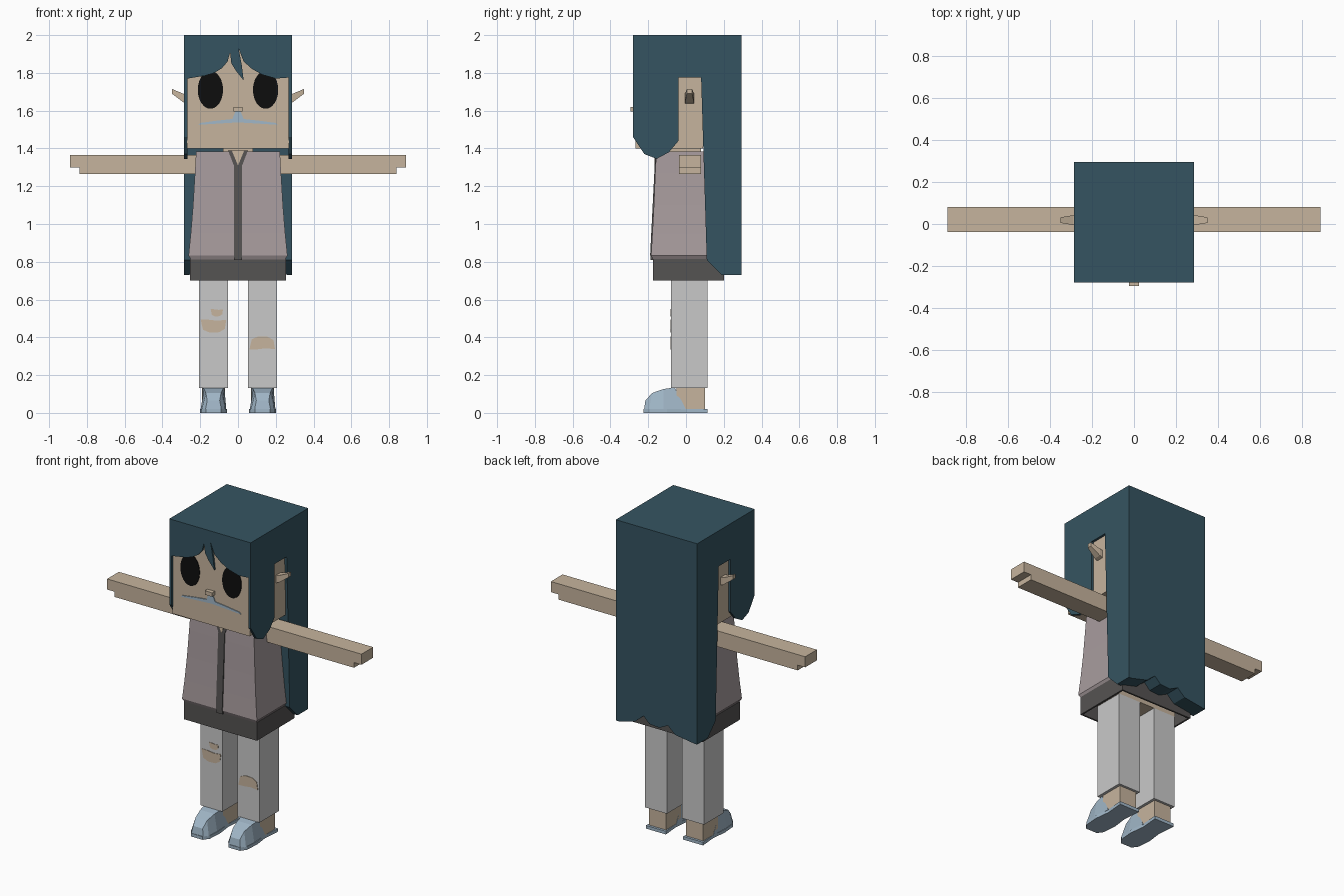
import bpy, bmesh, math
from mathutils import Vector

if "Cube" in bpy.data.objects:
    bpy.data.objects.remove(bpy.data.objects["Cube"], do_unlink=True)


def material(name, *rgb):
    """Flat colour given as 0-255 display values, stored linear."""
    col = [((c / 255 + 0.055) / 1.055) ** 2.4 for c in rgb] + [1]
    m = bpy.data.materials.new(name)
    m.use_nodes = True
    m.diffuse_color = col
    m.node_tree.nodes["Principled BSDF"].inputs["Base Color"].default_value = col
    return m


SKIN = material("skin", 198, 180, 157)
HAIR = material("dark teal hair", 53, 84, 97)
SHIRT = material("mauve grey shirt", 168, 156, 158)
GREY = material("dark grey cloth", 85, 83, 82)
PANTS = material("light grey trousers", 201, 201, 201)
BLUE = material("pale blue", 161, 183, 200)
BLACK = material("black", 13, 13, 13)


def finish(name, bm, mat):
    bmesh.ops.recalc_face_normals(bm, faces=bm.faces)
    mesh = bpy.data.meshes.new(name)
    bm.to_mesh(mesh)
    bm.free()
    mesh.materials.append(mat)
    ob = bpy.data.objects.new(name, mesh)
    bpy.context.collection.objects.link(ob)
    return ob


def loft(name, rings, mat):
    """Bridge rings of equal vertex count and cap both ends."""
    bm = bmesh.new()
    loops = [[bm.verts.new(p) for p in ring] for ring in rings]
    for a, b in zip(loops, loops[1:]):
        for i in range(len(a)):
            j = (i + 1) % len(a)
            bm.faces.new((a[i], a[j], b[j], b[i]))
    bm.faces.new(loops[0])
    bm.faces.new(loops[-1])
    return finish(name, bm, mat)


def prism(name, pts, axis, lo, hi, mat):
    """Extrude a 2D outline along x (y,z points), y (x,z) or z (x,y)."""
    place = {"x": lambda p, d: (d, p[0], p[1]),
             "y": lambda p, d: (p[0], d, p[1]),
             "z": lambda p, d: (p[0], p[1], d)}[axis]
    return loft(name, [[place(p, d) for p in pts] for d in (lo, hi)], mat)


def box(name, x, y, z, mat):
    corners = [(x[0], z[0]), (x[1], z[0]), (x[1], z[1]), (x[0], z[1])]
    return prism(name, corners, "y", y[0], y[1], mat)


def mirrored(pts):
    """Complete a left-right symmetric outline from its +x half."""
    return pts + [(-x, z) for x, z in reversed(pts) if x > 0]


# Hair: side panels, top, back block with ragged hem, fringe
side = [(-.28, 2), (.295, 2), (.295, .73), (.19, .73), (.11, .81), (.08, 1.775),
        (-.04, 1.775), (-.04, 1.44), (-.09, 1.38), (-.155, 1.345),
        (-.22, 1.37), (-.28, 1.46)]
for s, word in ((1, "left"), (-1, "right")):
    prism(f"{word}_hair_side", side, "x", s * .268, s * .285, HAIR)
box("hair_top", (-.268, .268), (-.262, .1), (1.9, 2), HAIR)
hair_back = prism("hair_back", [(.295, 2), (.295, .73), (.19, .73), (.11, .81), (.08, 1.775), (.08, 2)],
                  "x", -.268, .268, HAIR)
hem = [(.265, .73), (.15, .76), (.09, .81), (.05, .77), (-.02, .765),
       (-.08, .795), (-.13, .75), (-.265, .73), (-.265, .6), (.265, .6)]
cutter = prism("hem_cutter", hem, "y", 0, .5, HAIR)
cutter.hide_render = True
cutter.hide_viewport = True
cutter.display_type = "WIRE"
cut = hair_back.modifiers.new("ragged hem", "BOOLEAN")
cut.object = cutter
cut.operation = "DIFFERENCE"
fringe = [(-.268, 2), (-.268, 1.77), (-.175, 1.785), (-.125, 1.8), (-.085, 1.825),
          (-.055, 1.86), (-.042, 1.91), (-.035, 1.85), (-.01, 1.81), (.03, 1.76),
          (.02, 1.84), (.003, 1.93), (.03, 1.86), (.075, 1.82), (.13, 1.79),
          (.2, 1.77), (.268, 1.775), (.268, 2)]
prism("hair_fringe", fringe, "y", -.28, -.262, HAIR)

# Head, neck and face
box("head", (-.27, .27), (-.268, .09), (1.4, 1.92), SKIN)
box("neck", (-.08, .08), (-.11, .08), (1.36, 1.41), SKIN)
box("nose", (-.025, .025), (-.295, -.26), (1.595, 1.62), SKIN)
mouth = mirrored([(0, 1.538), (.05, 1.535), (.21, 1.525), (.2, 1.535), (.12, 1.546),
                  (.03, 1.556), (.014, 1.595)])
prism("mouth", mouth, "y", -.273, -.266, BLUE)
for s, word in ((1, "left"), (-1, "right")):
    turn = [math.tau * i / 24 for i in range(24)]
    prism(f"{word}_eye", [(s * .146 + .067 * math.cos(a), 1.71 + .1 * math.sin(a)) for a in turn],
          "y", -.272, -.266, BLACK)
    ear = [(.26, -.005, .042, 1.635, 1.685), (.29, -.005, .042, 1.645, 1.69), (.35, .005, .032, 1.69, 1.715)]
    loft(f"{word}_ear", [[(s * x, a, lo), (s * x, b, lo), (s * x, b, hi), (s * x, a, hi)]
                         for x, a, b, lo, hi in ear], SKIN)

# Shirt, flaring down to a turned-under hem
body = [(.248, -.174, .81), (.262, -.185, .832), (.25, -.178, .95),
        (.238, -.17, 1.1), (.228, -.163, 1.27), (.222, -.157, 1.385)]
loft("shirt", [[(-w, f, z), (w, f, z), (w, .12, z), (-w, .12, z)] for w, f, z in body], SHIRT)


def front_plate(name, pts, lift, mat):
    """Thin plate that follows the sloping shirt front."""
    ob = prism(name, pts, "y", -lift, .002, mat)
    for v in ob.data.vertices:
        low = (1.385 - v.co.z) / .553
        v.co.y += -.157 - .028 * low
    return ob


front_plate("shirt_placket", mirrored([(0, .833), (.022, .833), (.022, 1.31), (.052, 1.388)]), .005, GREY)
front_plate("neck_opening", [(0, 1.31), (.033, 1.389), (-.033, 1.389)], .007, SKIN)
prism("placket_hem", [(-.022, .81), (.022, .81), (.022, .835), (-.022, .835)], "y", -.188, -.17, GREY)

# Hollow skirt band and the hips inside it
skirt = box("skirt", (-.255, .255), (-.175, .2), (.7, .815), GREY)
bm = bmesh.new()
bm.from_mesh(skirt.data)
bmesh.ops.delete(bm, geom=[f for f in bm.faces if f.normal.z < -.9], context="FACES")
bm.to_mesh(skirt.data)
bm.free()
wall = skirt.modifiers.new("cloth thickness", "SOLIDIFY")
wall.thickness = .015
box("hips", (-.21, .21), (-.08, .115), (.73, .79), SKIN)

# Arms, legs and shoes
arm = [(.2, 1.265), (.838, 1.265), (.838, 1.298), (.89, 1.298), (.89, 1.365), (.2, 1.365)]
sole = [(-.04, -.225), (.04, -.225), (.065, -.19), (.072, -.1), (.06, 0),
        (.07, .115), (-.07, .115), (-.06, 0), (-.072, -.1), (-.065, -.19)]
upper = [(-.222, .042, -.215, .033, .065), (-.195, .062, -.18, .04, .105),
         (-.12, .068, -.12, .05, .126), (0, .062, -.06, .058, .135)]
for s, word in ((1, "left"), (-1, "right")):
    c = s * .13
    prism(f"{word}_arm", [(s * x, z) for x, z in arm], "y", -.037, .08, SKIN)
    box(f"{word}_trouser_leg", (c - .077, c + .077), (-.08, .115), (.133, .76), PANTS)
    box(f"{word}_ankle", (c - .06, c + .06), (-.05, .1), (.02, .14), SKIN)
    prism(f"{word}_sole", [(c + x, y) for x, y in sole], "z", 0, .02, BLUE)
    loft(f"{word}_shoe", [[(c - w, yb, .018), (c + w, yb, .018), (c + t, yt, z), (c - t, yt, z)]
                          for yb, w, yt, t, z in upper], BLUE)

# Torn patches of skin on the trouser fronts
rip = [(-.068, .035), (-.055, -.02), (-.02, -.035), (.03, -.033), (.06, -.015),
       (.068, .033), (.02, .028), (-.03, .034)]
for name, x, z, w, h in (("right_knee_rip", -.13, .46, 1, 1),
                         ("right_upper_rip", -.112, .53, .48, .55),
                         ("left_knee_rip", .128, .37, 1, -1)):
    prism(name, [(x + w * a, z + h * b) for a, b in rip], "y", -.083, -.078, SKIN)
